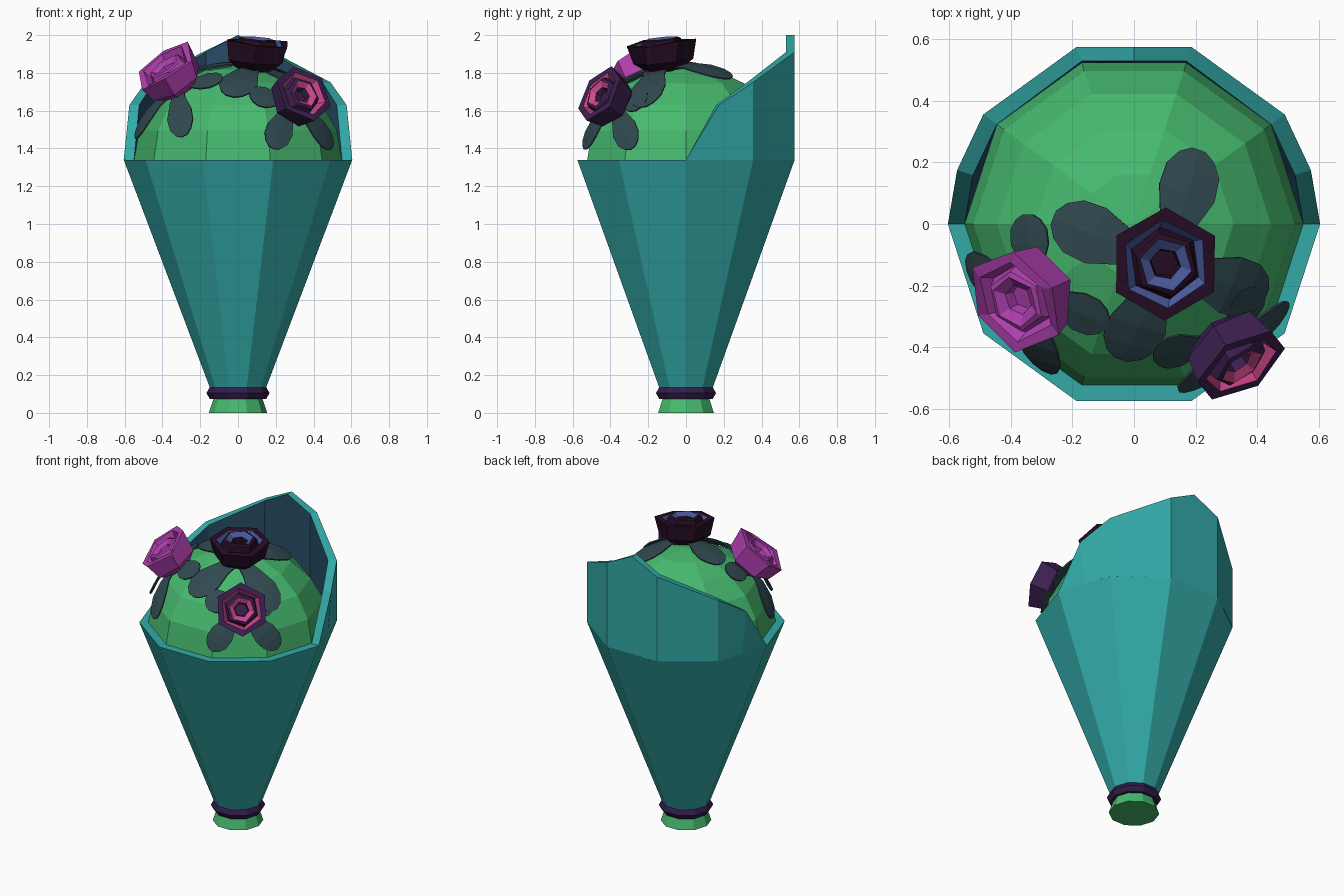
import bpy, bmesh, math, random
from mathutils import Vector

if "Cube" in bpy.data.objects:
    bpy.data.objects.remove(bpy.data.objects["Cube"])

random.seed(4)


def mat(name, r, g, b):
    m = bpy.data.materials.new(name)
    m.diffuse_color = (r, g, b, 1)
    m.use_nodes = True
    m.node_tree.nodes["Principled BSDF"].inputs["Base Color"].default_value = m.diffuse_color
    return m


TEAL = mat("teal paper", .032, .40, .39)
NAVY = mat("navy lining", .02, .075, .135)
GREEN = mat("foliage green", .061, .485, .156)
LEAF = mat("slate leaf", .03, .068, .08)
RIBBON = mat("purple ribbon", .03, .012, .065)
PLUM = mat("plum petal", .02, .004, .018)
BLUE = mat("blue petal", .065, .10, .33)
PURPLE = mat("purple petal", .045, .014, .08)
PINK = mat("pink petal", .62, .065, .26)
MAGENTA = mat("magenta petal", .42, .05, .42)


def finish(name, bm, mats, fix=True):
    bmesh.ops.remove_doubles(bm, verts=bm.verts, dist=.0005)
    if fix:
        bmesh.ops.recalc_face_normals(bm, faces=bm.faces)
    me = bpy.data.meshes.new(name)
    bm.to_mesh(me)
    bm.free()
    for m in mats:
        me.materials.append(m)
    ob = bpy.data.objects.new(name, me)
    bpy.context.collection.objects.link(ob)
    return ob


def ring(bm, r, z, n=10):
    return [bm.verts.new((r * math.cos(math.tau * i / n), r * math.sin(math.tau * i / n), z))
            for i in range(n)]


def bridge(bm, a, b, mi=0, closed=True):
    n = len(a)
    for i in range(n if closed else n - 1):
        j = (i + 1) % n
        f = bm.faces.new((a[i], a[j], b[j], b[i]))
        f.material_index = mi


def lathe(name, profile, m):
    bm = bmesh.new()
    rings = [ring(bm, r, z) for r, z in profile]
    for a, b in zip(rings, rings[1:]):
        bridge(bm, a, b)
    bm.faces.new(rings[0])
    bm.faces.new(rings[-1])
    return finish(name, bm, [m])


# Ten-sided paper cone with a flat rim, and stem end below it
lathe("paper_cone", [(.14, .11), (.605, 1.34), (.55, 1.34), (.53, 1.29)], TEAL)
lathe("stem_end", [(.155, 0), (.125, .09), (.12, .12)], GREEN)

# Ribbon tie
bpy.ops.mesh.primitive_torus_add(major_segments=10, minor_segments=6, major_radius=.13,
                                 minor_radius=.037, location=(0, 0, .105))
bpy.context.object.name = "ribbon"
bpy.context.object.data.materials.append(RIBBON)

# Raised back collar: half outline mirrored, navy on the inside
half = [(.605, 0, 1.34), (.575, .175, 1.63), (.49, .356, 1.75), (.187, .575, 1.91)]
top = half + [(0, .575, 2.0)] + [(-x, y, z) for x, y, z in reversed(half)]
foot = [(.547, .178) if abs(abs(x) - .575) < .001 else (abs(x), y) for x, y, z in top]
foot = [(math.copysign(fx, t[0]), fy) for (fx, fy), t in zip(foot, top)]
bm = bmesh.new()
k = .91
ot = [bm.verts.new(p) for p in top]
it = [bm.verts.new((x * k, y * k + (.006 if y > .5 else 0), z)) for x, y, z in top]
ob_ = [bm.verts.new((x, y, 1.34)) for x, y in foot]
ib = [bm.verts.new((x * k, y * k, 1.34)) for x, y in foot]
bridge(bm, ob_, ot, 0, False)
bridge(bm, ot, it, 0, False)
bridge(bm, it, ib, 1, False)
bridge(bm, ib, ob_, 0, False)
bmesh.ops.dissolve_degenerate(bm, dist=.0005, edges=bm.edges)
finish("back_collar", bm, [TEAL, NAVY])

# Foliage dome
RX, RZ, CZ = .55, .5, 1.34
lathe("foliage_dome", [(RX * math.cos(a), CZ + RZ * math.sin(a))
                       for a in [math.radians(d) for d in (0, 18, 36, 54, 72)]]
      + [(.001, CZ + RZ)], GREEN)


def dome_z(x, y):
    return CZ + RZ * math.sqrt(max(.015, 1 - (x * x + y * y) / RX ** 2))


def on_dome(p, lift):
    d = p - Vector((0, 0, CZ))
    s = math.sqrt((d.x ** 2 + d.y ** 2) / RX ** 2 + d.z ** 2 / RZ ** 2)
    return Vector((0, 0, CZ)) + d * (lift / s)


# Oval leaf lying over the dome from a flower base to a tip
def leaf(name, base, tip, width):
    axis = tip - base
    side = axis.cross(base - Vector((0, 0, CZ))).normalized()
    bm = bmesh.new()
    rows = []
    for t, w in [(0, .3), (.35, .62), (.6, .98), (.8, .95), (.93, .65), (1, .25)]:
        rows.append([bm.verts.new(on_dome(base + axis * t + side * w * s * width / 2,
                                          1.03 + .015 * t)) for s in (-1, 0, 1)])
    for a, b in zip(rows, rows[1:]):
        bridge(bm, a, b, 0, False)
    o = finish(name, bm, [LEAF])
    md = o.modifiers.new("thickness", "SOLIDIFY")
    md.thickness = .008
    md.offset = 0


# Six-sided rose: rings of petals, colour alternating by ring
PROFILE = [(.09, 0, 0), (.16, .05, 0), (.185, .165, 0), (.145, .165, 0), (.12, .125, 1),
           (.105, .165, 0), (.088, .172, 0), (.052, .15, 1), (.045, .11, 0)]


def rose(name, base, axis, ref, size, mats, jitter):
    z = Vector(axis).normalized()
    x = Vector(ref)
    x = (x - z * x.dot(z)).normalized()
    y = z.cross(x)
    wob = [random.uniform(-1, 1) * jitter for _ in range(6)]
    bm = bmesh.new()
    rings = []
    for j, (r, h, c) in enumerate(PROFILE):
        row = []
        for i in range(6):
            a = math.tau * i / 6 + .07 * j - .14
            hh = h + (wob[i] if j in (2, 3) else 0)
            rr = r * (1 + (.6 * wob[(i + 2) % 6] if j > 3 else 0))
            row.append(bm.verts.new(base + size * (x * math.cos(a) * rr + y * math.sin(a) * rr + z * hh)))
        rings.append(row)
    for j in range(len(rings) - 1):
        bridge(bm, rings[j], rings[j + 1], PROFILE[j + 1][2])
    bm.faces.new(rings[0])
    bm.faces.new(rings[-1])
    finish(name, bm, mats)


# name, base xy, axis, first petal direction, size, colours, jitter, leaf width, leaf tips
FLOWERS = [
    ("blue_rose", (.09, -.115), (.08, -.1, 1), (0, 1, 0), 1.0, [PLUM, BLUE], .025, .18,
     [(-.25, .02), (.2, .23), (.41, -.22), (-.04, -.42)]),
    ("magenta_rose", (-.30, -.20), (-.5, -.3, .75), (.2, 0, 1), .97, [MAGENTA, MAGENTA], .035, .14,
     [(-.33, .03), (-.52, -.13), (-.27, -.46), (-.08, -.31)]),
    ("pink_rose", (.265, -.355), (.55, -.68, .42), (0, 0, 1), .9, [PURPLE, PINK], .02, .14,
     [(.06, -.41), (.17, -.52), (.48, -.27), (.39, -.2)]),
]
for name, (bx, by), axis, ref, size, mats, jit, lw, tips in FLOWERS:
    base = Vector((bx, by, dome_z(bx, by) - .01))
    rose(name, base, axis, ref, size, mats, jit)
    for i, (tx, ty) in enumerate(tips):
        leaf(f"{name}_leaf_{i + 1}", base, Vector((tx, ty, dome_z(tx, ty))), lw)
